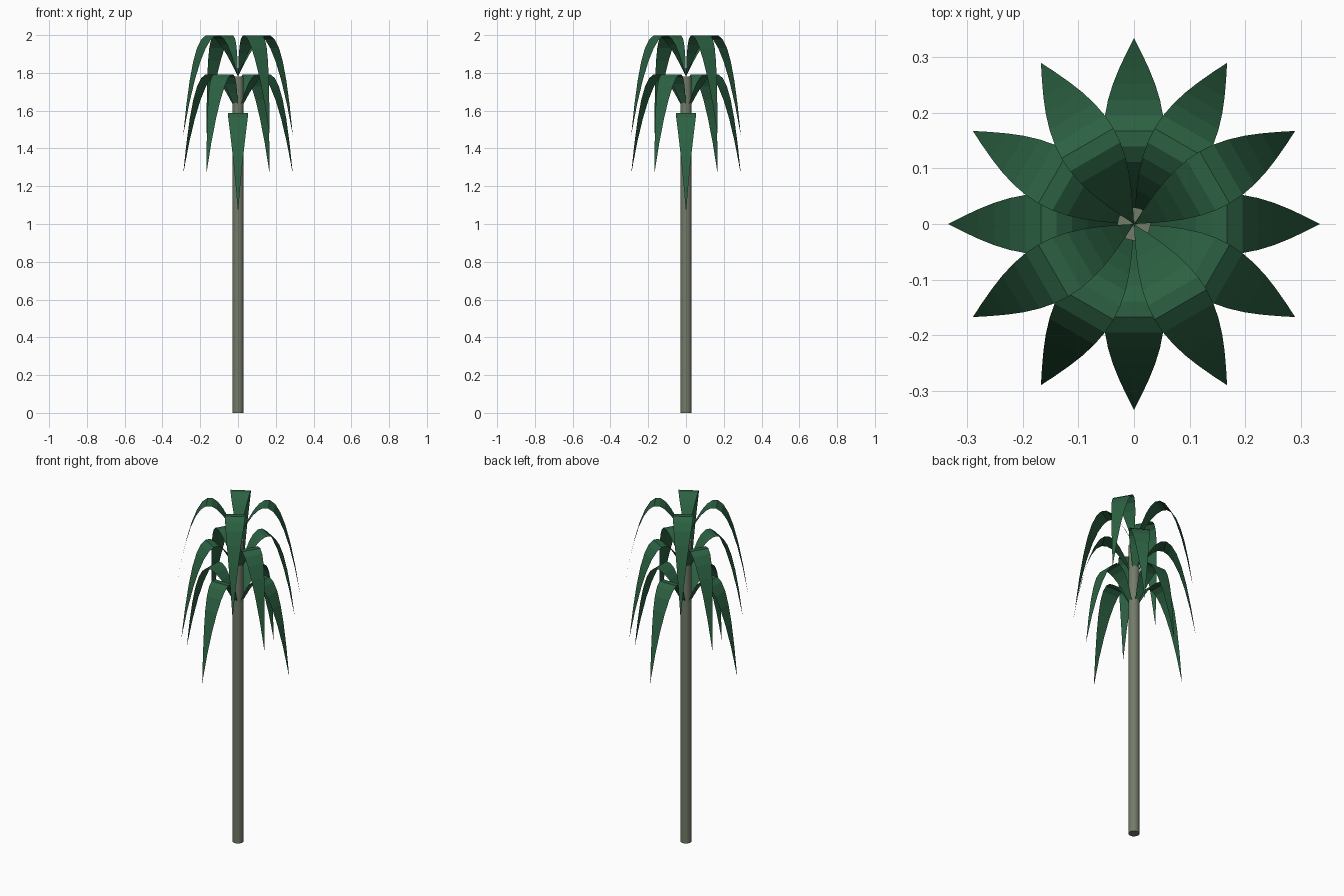
import bpy, bmesh
from math import sin, cos, pi, radians

if "Cube" in bpy.data.objects:
    bpy.data.objects.remove(bpy.data.objects["Cube"])


def material(name, rgb):
    m = bpy.data.materials.new(name)
    m.diffuse_color = (*rgb, 1)
    m.use_nodes = True
    m.node_tree.nodes["Principled BSDF"].inputs["Base Color"].default_value = m.diffuse_color
    return m


bark = material("bark", (0.17, 0.20, 0.14))
green = material("leaf_green", (0.025, 0.12, 0.055))

# Trunk
TRUNK_TOP = 1.78
bpy.ops.mesh.primitive_cylinder_add(vertices=16, radius=0.03, depth=TRUNK_TOP,
                                    location=(0, 0, TRUNK_TOP / 2))
trunk = bpy.context.object
trunk.name = "trunk"
trunk.data.materials.append(bark)
bpy.ops.object.shade_smooth_by_angle(angle=radians(40))

# Arching leaf: rises from the trunk axis, crests, and droops to a point
REACH, HALF_WIDTH, SEGMENTS = 0.335, 0.054, 12


def leaf_mesh():
    bm = bmesh.new()
    rows = []
    for i in range(SEGMENTS + 1):
        t = i / SEGMENTS
        r = REACH * t
        z = 0.803 * t - 0.359 * t ** 2 - 0.754 * t ** 3
        w = HALF_WIDTH * sin(pi * t)
        sides = (0,) if i in (0, SEGMENTS) else (-w, w)
        rows.append([bm.verts.new((r, y, z)) for y in sides])
    for a, b in zip(rows, rows[1:]):
        bm.faces.new(a + b[::-1])
    bmesh.ops.recalc_face_normals(bm, faces=bm.faces)
    if sum(f.normal.z for f in bm.faces) < 0:
        bmesh.ops.reverse_faces(bm, faces=bm.faces)
    me = bpy.data.meshes.new("leaf")
    bm.to_mesh(me)
    bm.free()
    me.materials.append(green)
    return me


# Three tiers of four leaves, each tier turned against the next
mesh = leaf_mesh()
for tier, base, start in (("lower", 1.37, 0), ("middle", 1.575, 60), ("upper", 1.78, 30)):
    for k in range(4):
        leaf = bpy.data.objects.new(f"{tier}_leaf_{k + 1}", mesh)
        leaf.location = (0, 0, base)
        leaf.rotation_euler.z = radians(start + 90 * k)
        bpy.context.collection.objects.link(leaf)
